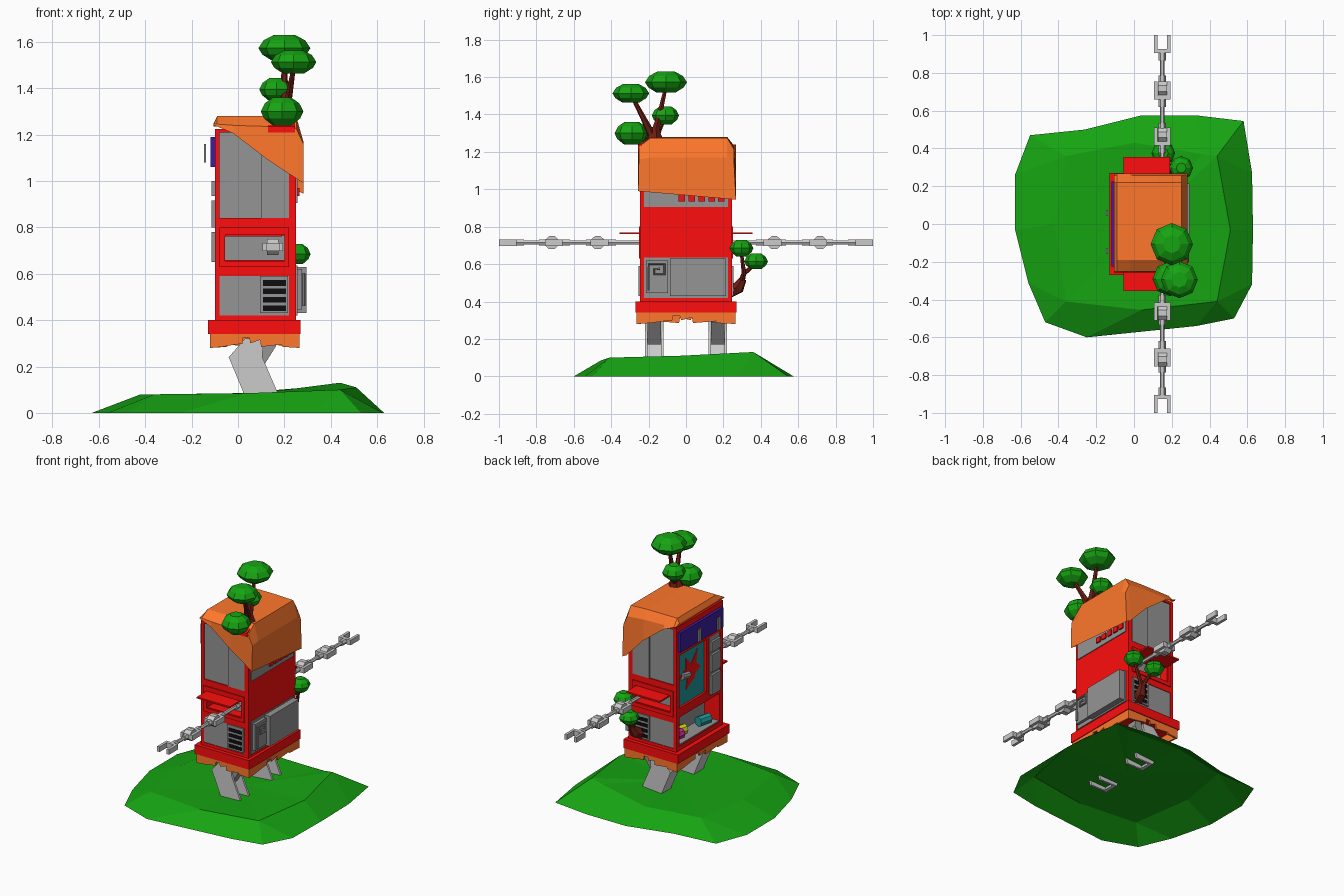
import bpy, bmesh, math

if "Cube" in bpy.data.objects:
    bpy.data.objects.remove(bpy.data.objects["Cube"])


def mat(name, *rgb):
    m = bpy.data.materials.new(name)
    m.diffuse_color = (*rgb, 1)
    m.use_nodes = True
    m.node_tree.nodes["Principled BSDF"].inputs["Base Color"].default_value = m.diffuse_color
    return m


RED, ORANGE = mat("red", 1, .004, .004), mat("orange", 1, .185, .025)
GREEN, BROWN = mat("green", .008, .37, .006), mat("brown", .15, .012, .006)
STEEL, BLACK = mat("steel", .30, .30, .30), mat("black", .004, .004, .005)
CYAN, PURPLE = mat("cyan", .015, .32, .34), mat("purple", .045, .012, .36)
YELLOW, PINK = mat("yellow", .65, .65, .02), mat("pink", .55, .02, .32)


def mesh(name, verts, faces, m=None):
    bm = bmesh.new()
    vs = [bm.verts.new(v) for v in verts]
    for f in faces:
        bm.faces.new([vs[i] for i in f])
    bmesh.ops.recalc_face_normals(bm, faces=bm.faces)
    me = bpy.data.meshes.new(name)
    bm.to_mesh(me)
    bm.free()
    if m:
        me.materials.append(m)
    ob = bpy.data.objects.new(name, me)
    bpy.context.collection.objects.link(ob)
    return ob


def prism(name, pts, a, b, axis, m=None):
    """Extrude a 2D outline from a to b along x or y."""
    n = len(pts)
    put = (lambda p, t: (t, p[0], p[1])) if axis == 'x' else (lambda p, t: (p[0], t, p[1]))
    verts = [put(p, t) for t in (a, b) for p in pts]
    faces = [list(range(n)), list(range(n, 2 * n))]
    faces += [(i, (i + 1) % n, n + (i + 1) % n, n + i) for i in range(n)]
    return mesh(name, verts, faces, m)


def box(name, x0, x1, y0, y1, z0, z1, m=None):
    return prism(name, [(x0, z0), (x1, z0), (x1, z1), (x0, z1)], y0, y1, 'y', m)


def tube(name, pts, m=None, res=1):
    """Tapered round bar through points (x, y, z, radius)."""
    cu = bpy.data.curves.new(name, 'CURVE')
    cu.dimensions, cu.bevel_depth, cu.bevel_resolution, cu.use_fill_caps = '3D', 1, res, True
    sp = cu.splines.new('POLY')
    sp.points.add(len(pts) - 1)
    for p, q in zip(sp.points, pts):
        p.co, p.radius = (*q[:3], 1), q[3]
    if m:
        cu.materials.append(m)
    ob = bpy.data.objects.new(name, cu)
    bpy.context.collection.objects.link(ob)
    bpy.ops.object.select_all(action='DESELECT')
    ob.select_set(True)
    bpy.context.view_layer.objects.active = ob
    bpy.ops.object.convert(target='MESH')
    bpy.ops.object.shade_flat()
    return ob


def leaf(name, x, y, z, r, h):
    """Flattened eight-sided foliage clump with a flat top and bottom."""
    rings = [(.45, -1), (.85, -.5), (1, 0), (.8, .6), (.42, 1)]
    verts = [(x + r * k * math.cos(i * math.pi / 4), y + r * k * math.sin(i * math.pi / 4), z + h * t)
             for k, t in rings for i in range(8)]
    faces = [(c * 8 + i, c * 8 + (i + 1) % 8, c * 8 + 8 + (i + 1) % 8, c * 8 + 8 + i) for c in range(4) for i in range(8)]
    mesh(name, verts, faces + [range(8), range(32, 40)], GREEN)


# grass mound, an open shell
outer = [(-.63, -.03), (-.63, .26), (-.55, .47), (-.26, .5), (.04, .575), (.33, .575), (.58, .545), (.625, .27),
         (.63, -.03), (.625, -.32), (.53, -.5), (.33, -.54), (-.25, -.6), (-.47, -.52), (-.56, -.31)]
inner = [(-.42, 0, .08), (-.36, .36, .08), (0, .43, .085), (.36, .37, .115), (.44, .36, .13),
         (.51, -.03, .11), (.44, -.41, .10), (.04, -.455, .085), (-.36, -.41, .08), (.05, 0, .08)]
link = [0, 1, 1, 1, 2, 3, 4, 4, 5, 6, 6, 6, 7, 8, 8]
n = len(outer)
faces = [list(dict.fromkeys([i, (i + 1) % n, n + link[(i + 1) % n], n + link[i]])) for i in range(n)]
faces += [(n + i, n + (i + 1) % 9, n + 9) for i in range(9)]
mesh("grass_mound", [(x, y, 0) for x, y in outer] + inner, faces, GREEN)

# channel legs open towards +x
for s in (-1, 1):
    for e in (-1, 1):
        yc = s * .17 + e * .043
        prism("leg_side", [(.03, .32), (-.04, .24), (.035, .06), (.16, .06), (.17, .09), (.105, .24), (.11, .32)],
              yc - .007, yc + .007, 'y')
    prism("leg_back", [(.03, .32), (-.04, .24), (.035, .06), (.06, .06), (-.015, .24), (.05, .32)],
          s * .17 - .05, s * .17 + .05, 'y')
    prism("leg_brace", [(.05, .18), (.09, .17), (.165, .29), (.16, .33), (.12, .33)],
          s * .17 - .036, s * .17 + .036, 'y', STEEL)

# base tray and broken skirt
box("base_tray", -.13, .27, -.27, .27, .34, .40, RED)
saw = [(0, .28), (.14, .285), (.28, .295), (.36, .297), (.37, .325), (.44, .322), (.45, .30), (.56, .315),
       (.57, .285), (.8, .295), (.81, .285), (1, .28)]
for name, fixed, a, b, ax in (("skirt_front", -.265, -.12, .265, 'y'), ("skirt_back", .253, .265, -.12, 'y'),
                              ("skirt_right", .253, -.265, .265, 'x'), ("skirt_left", -.12, .265, -.265, 'x')):
    pts = [(a + (b - a) * t, z) for t, z in saw] + [(b, .345), (a, .345)]
    prism(name, pts, fixed, fixed + .012, ax, ORANGE)

# cabinet with pockets cut into its sides and display face
body = box("cabinet", -.10, .25, -.245, .245, .40, 1.225, RED)
cuts = [(-.2, -.06, -.07, .21, .68, 1.03), (-.2, -.09, -.215, -.10, .65, 1.03), (-.2, .02, -.21, .21, .43, .62)]
for s in (-1, 1):
    for z0, z1, x0, x1, d in ((.84, 1.21, -.08, .22, .233), (.66, .765, -.055, .2, .175), (.42, .59, -.08, .22, .237)):
        ya, yb = sorted((s * d, s * .4))
        cuts.append((x0, x1, ya, yb, z0, z1))
for c in cuts:
    cutter = box("cutter", *c)
    cutter.hide_render = True
    mod = body.modifiers.new("pocket", 'BOOLEAN')
    mod.operation, mod.object, mod.solver = 'DIFFERENCE', cutter, 'EXACT'
    bpy.context.view_layer.objects.active = body
    bpy.ops.object.modifier_apply(modifier=mod.name)
    bpy.data.objects.remove(cutter)

# panels, service window, vent and awning on both sides
for s in (-1, 1):
    def side(name, x0, x1, d0, d1, z0, z1, m):
        ya, yb = sorted((s * d0, s * d1))
        return box(name, x0, x1, ya, yb, z0, z1, m)
    side("upper_panel", -.08, .22, .23, .237, .84, 1.21, STEEL)
    side("upper_door", .10, .22, .23, .247, .84, 1.20, STEEL)
    side("window_back", -.055, .2, .17, .182, .66, .765, STEEL)
    side("lower_panel", -.08, .22, .23, .241, .42, .59, STEEL)
    side("vent_plate", .095, .215, .24, .253, .43, .59, STEEL)
    for i in range(4):
        z = .44 + i * .036
        side("vent_slot", .107, .207, .25, .2545, z, z + .024, BLACK)
    for x0, x1, z0, z1 in ((-.08, .22, .63, .655), (-.08, .22, .77, .80), (-.08, -.057, .655, .77), (.2, .22, .655, .77)):
        side("window_trim", x0, x1, .24, .252, z0, z1, RED)
    side("awning", -.055, .19, .24, .355, .76, .77, RED)

    # jointed arm with forks
    AX, AZ = .15, .715
    for start, fork in ((.18, .42), (.47, .665), (.72, .91)):
        tube("arm_rod", [(AX, s * start, AZ, .012), (AX, s * fork, AZ, .012)])
        for a, b in ((start + .035, start + .065), (fork - .045, fork)):
            tube("arm_collar", [(AX, s * a, AZ, .019), (AX, s * b, AZ, .019)])
        end = fork + .09
        side("fork_base", AX - .044, AX + .044, fork - .005, fork + .017, AZ - .017, AZ + .017, None)
        for e in (-1, 1):
            xa, xb = sorted((AX + e * .026, AX + e * .044))
            side("fork_finger", xa, xb, fork + .01, end, AZ - .017, AZ + .017, None)
        if fork < .9:
            yc = s * (fork + .052)
            octa = [(yc + .04 * math.cos(k * math.pi / 4 + .39), AZ + .037 * math.sin(k * math.pi / 4 + .39))
                    for k in range(8)]
            prism("arm_joint", octa, AX - .024, AX + .024, 'x')

# display face: sign, broken glass, buttons and delivery tray
box("sign", -.118, -.10, -.225, .225, 1.06, 1.19, PURPLE)
for y in (-.145, .06):
    box("sign_lamp", -.147, -.137, y - .015, y + .015, 1.08, 1.16, STEEL)
box("glass", -.085, -.075, -.07, .21, .68, 1.03, CYAN)
star = [(.07 + r * .125 * math.cos(k * math.pi / 6), .87 + r * .14 * math.sin(k * math.pi / 6))
        for k, r in enumerate((1, .5, .9, .35, 1.05, .5, .8, .4, .5, .5, .85, .4))]
prism("glass_hole", star, -.088, -.08, 'x', RED)
box("button_plate", -.10, -.088, -.21, -.105, .65, 1.03, STEEL)
for z0, z1 in ((.65, .78), (.80, .915), (.935, 1.0)):
    box("button_block", -.115, -.09, -.205, -.11, z0, z1, STEEL)
box("tray_back", .01, .03, -.21, .21, .43, .62, STEEL)
box("tray_floor", -.095, .02, -.21, .21, .425, .436, STEEL)
for y, x, m in ((.16, -.05, PINK), (.10, -.03, YELLOW), (-.11, -.06, CYAN)):
    tube("can", [(x, y - .045, .468, .032), (x + .02, y + .04, .468, .032)], m, 2)
tube("stuck_can", [(-.09, .10, .86, .022), (-.085, .17, .87, .022)], STEEL, 2)

# machinery on the +x face
box("rear_panel", .25, .256, -.225, .225, .42, .635, STEEL)
box("compressor", .25, .295, -.085, .215, .43, .63, STEEL)
box("pump_plate", .25, .275, -.215, -.095, .445, .62, STEEL)
tube("pump_pipe", [(.283, y, z, .007) for y, z in ((-.2, .46), (-.2, .6), (-.115, .6), (-.115, .545), (-.17, .545),
                                                   (-.17, .575), (-.14, .575))], STEEL)
box("upper_grille", .25, .256, -.225, .225, .905, 1.02, STEEL)
for i in range(5):
    y = -.04 + i * .053
    box("grille_tooth", .255, .265, y, y + .035, .935, .97, RED)

# draped roof
cols = [(-.105, 1.24, 1.24, 1.245, 1.25), (-.09, 1.235, 1.235, 1.245, 1.28), (-.02, 1.205, 1.205, 1.24, 1.28),
        (.13, 1.09, 1.09, 1.235, 1.28), (.252, 1.01, .96, 1.225, 1.275), (.282, .99, .945, 1.16, 1.17)]
verts = []
for x, lo0, lo1, sh, top in cols:
    verts += [(x, -.256, lo0), (x, -.252, sh), (x, -.19, top), (x, .22, top), (x, .256, sh - .01), (x, .267, lo1)]
last = len(cols) - 1
faces = [(c * 6 + k, c * 6 + k + 1, c * 6 + k + 7, c * 6 + k + 6) for c in range(last) for k in range(5)]
faces += [range(6), range(last * 6, last * 6 + 6)]
mesh("roof", verts, faces, ORANGE)
prism("roof_patch", [(-.257, 1.21), (-.257, 1.235), (-.18, 1.27), (-.15, 1.27), (-.15, 1.21)], .13, .245, 'x', RED)

# tree on the roof
tube("roof_trunk", [(.19, -.175, 1.235, .062), (.195, -.17, 1.27, .05), (.2, -.165, 1.33, .02)], BROWN)
for x, y, z in ((.2, -.107, 1.55), (.24, -.285, 1.49), (.17, -.115, 1.38), (.19, -.27, 1.29)):
    tube("roof_branch", [(.2, -.175, 1.27, .026), (.2 + (x - .2) * .5, -.17 + (y + .17) * .45, 1.27 + (z - 1.27) * .45, .016),
                         (x, y, z, .010)], BROWN)
for x, y, z, r, h in ((.2, -.107, 1.573, .112, .056), (.24, -.295, 1.513, .098, .05),
                      (.165, -.11, 1.395, .073, .048), (.19, -.29, 1.3, .092, .06)):
    leaf("roof_leaves", x, y, z, r, h)

# small tree growing from the +y side
tube("side_trunk", [(.17, .235, .46, .042), (.18, .28, .475, .036), (.19, .305, .52, .02)], BROWN)
for x, y, z in ((.245, .295, .67), (.16, .37, .6)):
    tube("side_branch", [(.185, .295, .50, .018), ((.185 + x) / 2, .31, .55, .013), (x, y, z, .009)], BROWN)
leaf("side_leaves", .25, .297, .685, .063, .044)
leaf("side_leaves", .155, .375, .615, .063, .042)
